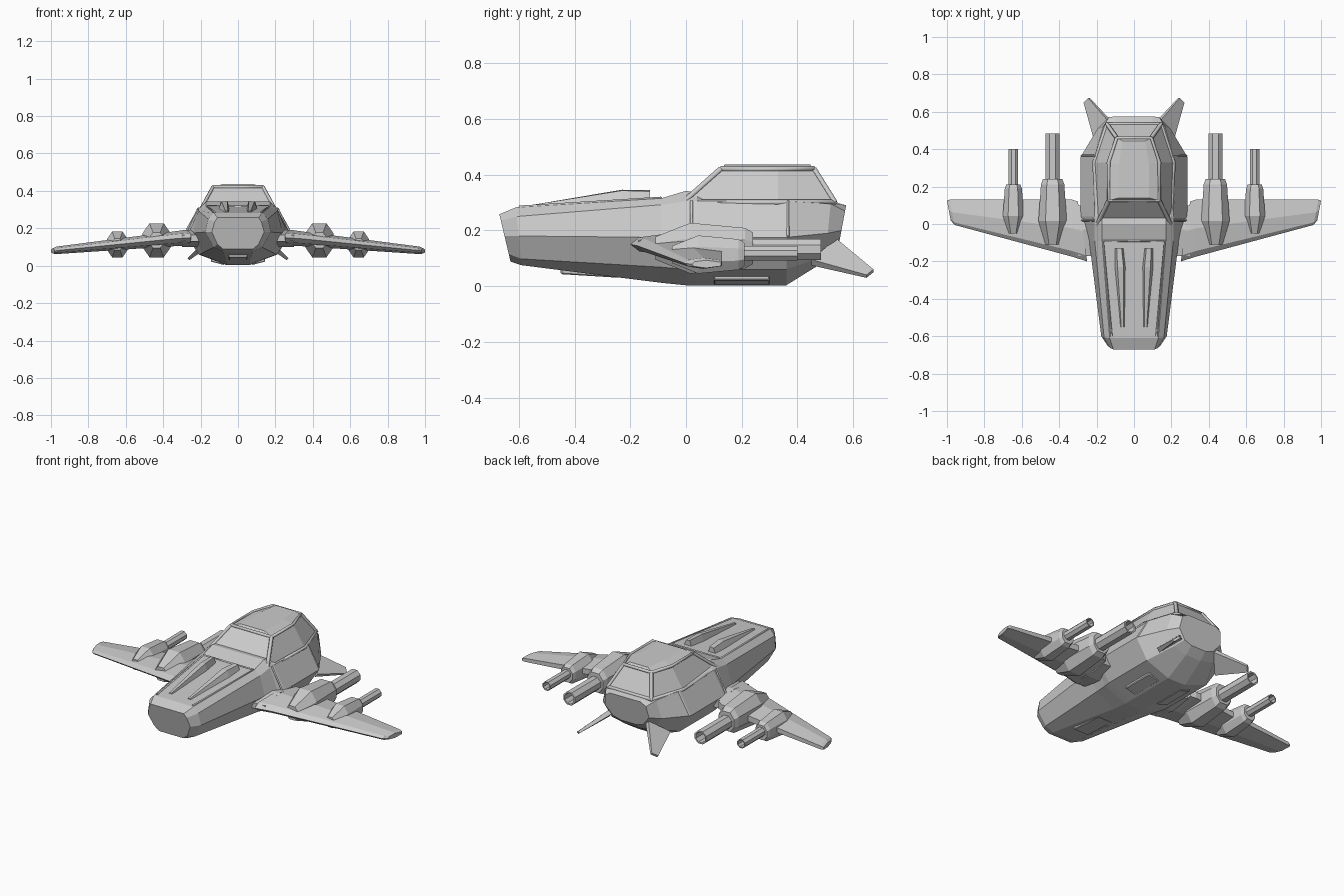
import bpy, bmesh, math
from mathutils import Vector

if "Cube" in bpy.data.objects:
    bpy.data.objects.remove(bpy.data.objects["Cube"])


def loft(name, rings, mirror=False, bevel=0.0):
    """Skin closed rings of equal length, cap both ends."""
    bm = bmesh.new()
    vs = [[bm.verts.new(p) for p in r] for r in rings]
    n = len(rings[0])
    for a, b in zip(vs, vs[1:]):
        for i in range(n):
            j = (i + 1) % n
            bm.faces.new((a[i], a[j], b[j], b[i]))
    bm.faces.new(vs[0])
    bm.faces.new(vs[-1][::-1])
    bmesh.ops.recalc_face_normals(bm, faces=bm.faces)
    me = bpy.data.meshes.new(name)
    bm.to_mesh(me)
    bm.free()
    ob = bpy.data.objects.new(name, me)
    bpy.context.collection.objects.link(ob)
    if bevel:
        m = ob.modifiers.new("bevel", 'BEVEL')
        m.width, m.segments, m.limit_method = bevel, 1, 'ANGLE'
        m.angle_limit = math.radians(35)
    if mirror:
        ob.modifiers.new("mirror", 'MIRROR')
    return ob


def sym(half):
    """Complete a half ring by reflecting it in x."""
    return half + [(-x, y, z) for x, y, z in reversed(half)]


def strip(name, paths, r, mirror=False):
    """Thin square-section trim along polylines."""
    cu = bpy.data.curves.new(name, 'CURVE')
    cu.dimensions, cu.bevel_depth, cu.bevel_resolution = '3D', r, 0
    cu.use_fill_caps = True
    for pts, closed in paths:
        s = cu.splines.new('POLY')
        s.points.add(len(pts) - 1)
        for p, c in zip(s.points, pts):
            p.co = (*c, 1)
        s.use_cyclic_u = closed
    ob = bpy.data.objects.new(name, cu)
    bpy.context.collection.objects.link(ob)
    if mirror:
        ob.modifiers.new("mirror", 'MIRROR')
    return ob


# Hull: y at top, y at bottom, then (x, z) for keel, lower, middle, upper, deck
sections = [
    (-.67, -.63, (.08, .088), (.11, .115), (.14, .18), (.125, .235), (.11, .258)),
    (-.61, -.59, (.08, .075), (.13, .098), (.175, .18), (.16, .25), (.13, .283)),
    (-.09, -.09, (.06, .012), (.19, .068), (.24, .175), (.21, .292), (.17, .315)),
    (.00, .00, (.06, .003), (.205, .06), (.265, .175), (.21, .305), (.17, .342)),
    (.04, .04, (.06, .003), (.21, .06), (.285, .175), (.21, .305), (.17, .335)),
    (.36, .36, (.06, .003), (.21, .06), (.285, .175), (.21, .305), (.10, .31)),
    (.52, .50, (.05, .09), (.14, .11), (.195, .19), (.165, .295), (.10, .305)),
    (.575, .545, (.05, .13), (.10, .145), (.145, .2), (.135, .27), (.10, .29)),
]
rings = []
for yt, yb, *pts in sections:
    z0, z1 = pts[0][1], pts[-1][1]
    rings.append(sym([(x, yb + (yt - yb) * (z - z0) / (z1 - z0), z) for x, z in pts]))
loft("hull", rings)

# Seams: deck border and panel lines on the flanks
strip("deck_trim", [([(.12, -.6, .283), (.165, -.09, .315), (0, -.09, .315)], False)], .006, True)
strip("flank_trim", [([(.28, .02, .178), (.21, .02, .305)], False),
                     ([(.28, .365, .178), (.205, .365, .305)], False)], .006, True)

# Canopy and its frame
c0 = sym([(.2, -.01, .30), (.212, .33, .30), (.145, .535, .30)])
c1 = sym([(.135, .125, .42), (.135, .33, .42), (.092, .46, .42)])
c2 = sym([(.08, .14, .437), (.08, .32, .437), (.06, .445, .437)])
loft("canopy", [c0, c1, c2])
strip("canopy_frame", [(c0, True), (c1, True)] +
      [([c0[i], c1[i]], False) for i in (0, 2, 3, 5)], .011)

# Raised spines on the nose deck
loft("deck_spine", [
    [(.05, -.55, .283), (.055, -.55, .292), (.068, -.55, .292), (.075, -.55, .283)],
    [(.045, -.23, .30), (.056, -.23, .346), (.088, -.23, .343), (.105, -.23, .30)],
    [(.055, -.13, .305), (.066, -.13, .345), (.092, -.13, .34), (.105, -.13, .305)],
], mirror=True)


# Wings
def wing_ring(xf, xb, yf, yb, z, t):
    prof = [(0, 0), (.1, .6), (.5, 1), (1, .5), (1, -.5), (.5, -1), (.1, -.6)]
    return [(xf + (xb - xf) * u, yf + (yb - yf) * u, z + t * v) for u, v in prof]


loft("wing", [wing_ring(.25, .30, -.2, .12, .15, .042),
              wing_ring(.33, .33, -.175, .13, .145, .04),
              wing_ring(.96, .985, -.005, .13, .082, .02),
              wing_ring(.98, 1.0, .02, .125, .079, .014)], mirror=True)
# Stub joining the wing to the hull
loft("wing_root", [[(x, -.17, .13), (x, -.03, .1), (x, .1, .12), (x, .1, .17),
                    (x, -.03, .19), (x, -.17, .165)] for x in (.2, .3)], mirror=True)


# Gun housings and hollow barrels
def gun(label, cx, y0, y1, w, top, bot, by, br, bz):
    mid = .5 * (top + bot)

    def ring(y, k, h):
        a, b = mid + (top - mid) * h, mid + (bot - mid) * h
        q = (a - b) * .3
        half = [(w * .5 * k, b), (w * k, b + q), (w * k, a - q), (w * .5 * k, a)]
        return [(cx + x, y, z) for x, z in half] + [(cx - x, y, z) for x, z in half[::-1]]
    L = y1 - y0
    loft(label + "_housing", [ring(y0, .5, .45), ring(y0 + L * .36, 1, 1),
                              ring(y0 + L * .92, .82, .8), ring(y1, .68, .62)], mirror=True)
    tube = []
    for y, r in ((y1 - .05, br), (by, br), (by, br * .78), (y1 + .01, br * .78)):
        tube.append([(cx + r * math.cos(a), y, bz + r * math.sin(a))
                     for a in (math.pi / 8 + i * math.pi / 4 for i in range(8))])
    loft(label + "_barrel", tube, mirror=True)


gun("inner_gun", .435, -.11, .24, .076, .227, .045, .485, .041, .132)
gun("outer_gun", .645, -.05, .21, .056, .182, .045, .40, .028, .118)

# Tail fins: thin tapered plates angled down and outward
fin = [Vector(p) for p in ((.12, .54, .16), (.24, .673, .055), (.265, .648, .035), (.205, .45, .085))]
nrm = (fin[1] - fin[0]).cross(fin[3] - fin[0]).normalized()
cen = sum(fin, Vector()) / 4
loft("tail_fin", [[p + nrm * .014 * s * (1 if i in (0, 3) else .5) for i, p in enumerate(fin)]
                  for s in (-1, 1)], mirror=True)

# Belly blocks
loft("nose_skid", [[(-.05, y, z - .022), (.05, y, z - .022), (.055, y, z + .03), (-.055, y, z + .03)]
                   for y, z in ((-.45, .065), (-.24, .052))], bevel=.004)
loft("belly_hatch", [[(.075, y, .004), (.145, y, .022), (.145, y, .06), (.075, y, .04)]
                     for y in (.1, .3)], mirror=True, bevel=.004)
